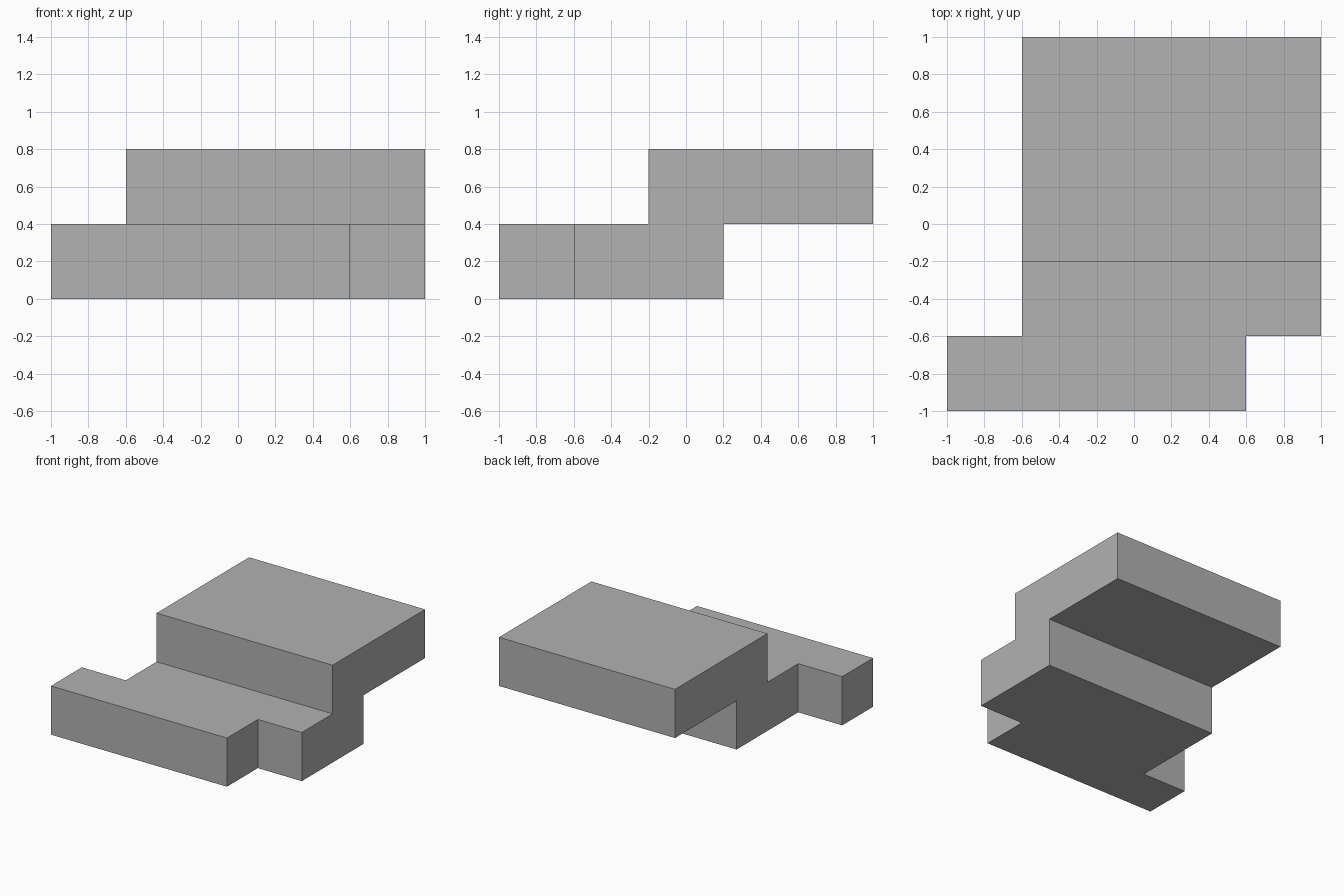
import bpy
import bmesh
from mathutils import Vector

default_cube = bpy.data.objects.get("Cube")
if default_cube:
    bpy.data.objects.remove(default_cube, do_unlink=True)

# Material
grey = bpy.data.materials.new("plain grey")
grey.use_nodes = True
colour = (0.445, 0.445, 0.445, 1)
grey.diffuse_color = colour
grey.node_tree.nodes["Principled BSDF"].inputs["Base Color"].default_value = colour


def push_face(bm, centre, offset):
    """Extrude the face at the given centre by the offset."""
    face = min(bm.faces, key=lambda f: (f.calc_center_median() - Vector(centre)).length)
    new_face = bmesh.ops.extrude_discrete_faces(bm, faces=[face])["faces"][0]
    bmesh.ops.translate(bm, verts=new_face.verts, vec=offset)


# Stepped body: side profile (y, z) swept across x
profile = [(-0.6, 0), (0.2, 0), (0.2, 0.4), (1, 0.4),
           (1, 0.8), (-0.2, 0.8), (-0.2, 0.4), (-0.6, 0.4)]
bm = bmesh.new()
side = bm.faces.new([bm.verts.new((-0.6, y, z)) for y, z in profile])
swept = bmesh.ops.extrude_face_region(bm, geom=[side], use_keep_orig=True)["geom"]
bmesh.ops.translate(bm, vec=(1.6, 0, 0),
                    verts=[v for v in swept if isinstance(v, bmesh.types.BMVert)])

# Front bar: pushed out of the front, then lengthened past the right side
bmesh.ops.bisect_plane(bm, geom=bm.verts[:] + bm.edges[:] + bm.faces[:],
                       plane_co=(0.6, 0, 0), plane_no=(1, 0, 0))
push_face(bm, (0, -0.6, 0.2), (0, -0.4, 0))
push_face(bm, (-0.6, -0.8, 0.2), (-0.4, 0, 0))

# Clean flat faces
bmesh.ops.dissolve_limit(bm, angle_limit=0.01, verts=bm.verts[:], edges=bm.edges[:])
bmesh.ops.recalc_face_normals(bm, faces=bm.faces[:])

mesh = bpy.data.meshes.new("stepped_block")
bm.to_mesh(mesh)
bm.free()
mesh.materials.append(grey)
block = bpy.data.objects.new("stepped_block", mesh)
bpy.context.collection.objects.link(block)
